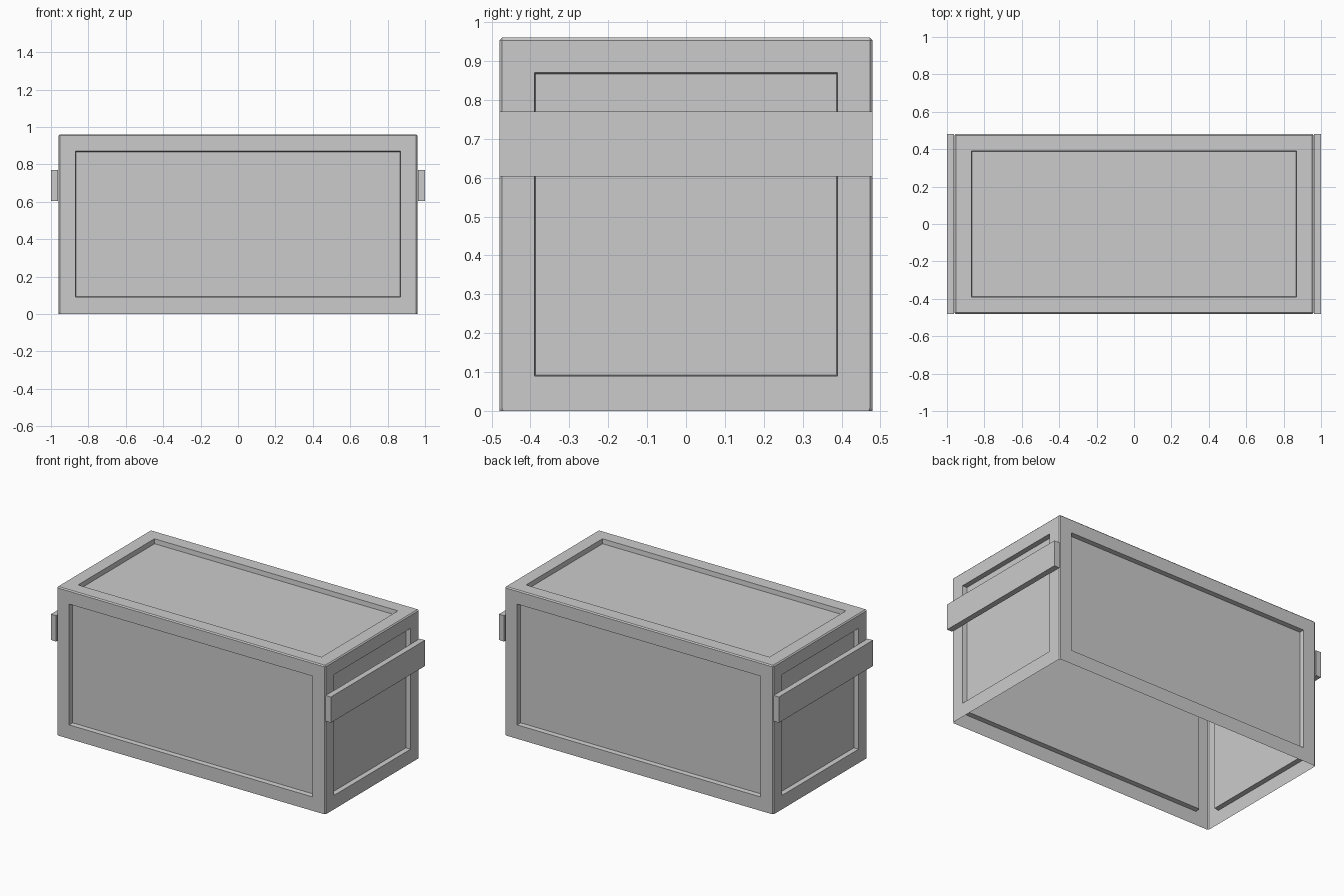
import bpy, bmesh
from mathutils import Matrix, Vector

if "Cube" in bpy.data.objects:
    bpy.data.objects.remove(bpy.data.objects["Cube"])


def box(bm, size, centre):
    bmesh.ops.create_cube(bm, size=1, matrix=Matrix.Translation(centre) @ Matrix.Diagonal((*size, 1)))


def finish(bm, name):
    mesh = bpy.data.meshes.new(name)
    bm.to_mesh(mesh)
    bm.free()
    obj = bpy.data.objects.new(name, mesh)
    bpy.context.collection.objects.link(obj)
    return obj


# Crate shell: thin-walled box, open underneath
W, D, H = 1.92, 0.96, 0.96
bm = bmesh.new()
box(bm, (W, D, H), Vector((0, 0, H / 2)))
bm.normal_update()
bottom = [f for f in bm.faces if f.normal.z < -0.9]
bmesh.ops.delete(bm, geom=bottom, context='FACES_ONLY')
outer_edges = [e for e in bm.edges if len(e.link_faces) == 2]
panels = bm.faces[:]

# Recessed panel on every side and the top
bmesh.ops.inset_individual(bm, faces=panels, thickness=0.09, use_even_offset=True)
bmesh.ops.inset_individual(bm, faces=panels, thickness=0.003, depth=-0.03, use_even_offset=True)

# Narrow chamfer on the outer edges
bmesh.ops.bevel(bm, geom=outer_edges, offset=0.007, segments=1, affect='EDGES')
finish(bm, "crate_body")

# Flat handle bar across each end
for side, name in ((1, "handle_right"), (-1, "handle_left")):
    bm = bmesh.new()
    box(bm, (0.037, 0.96, 0.167), Vector((side * 0.9815, 0, 0.687)))
    finish(bm, name)
